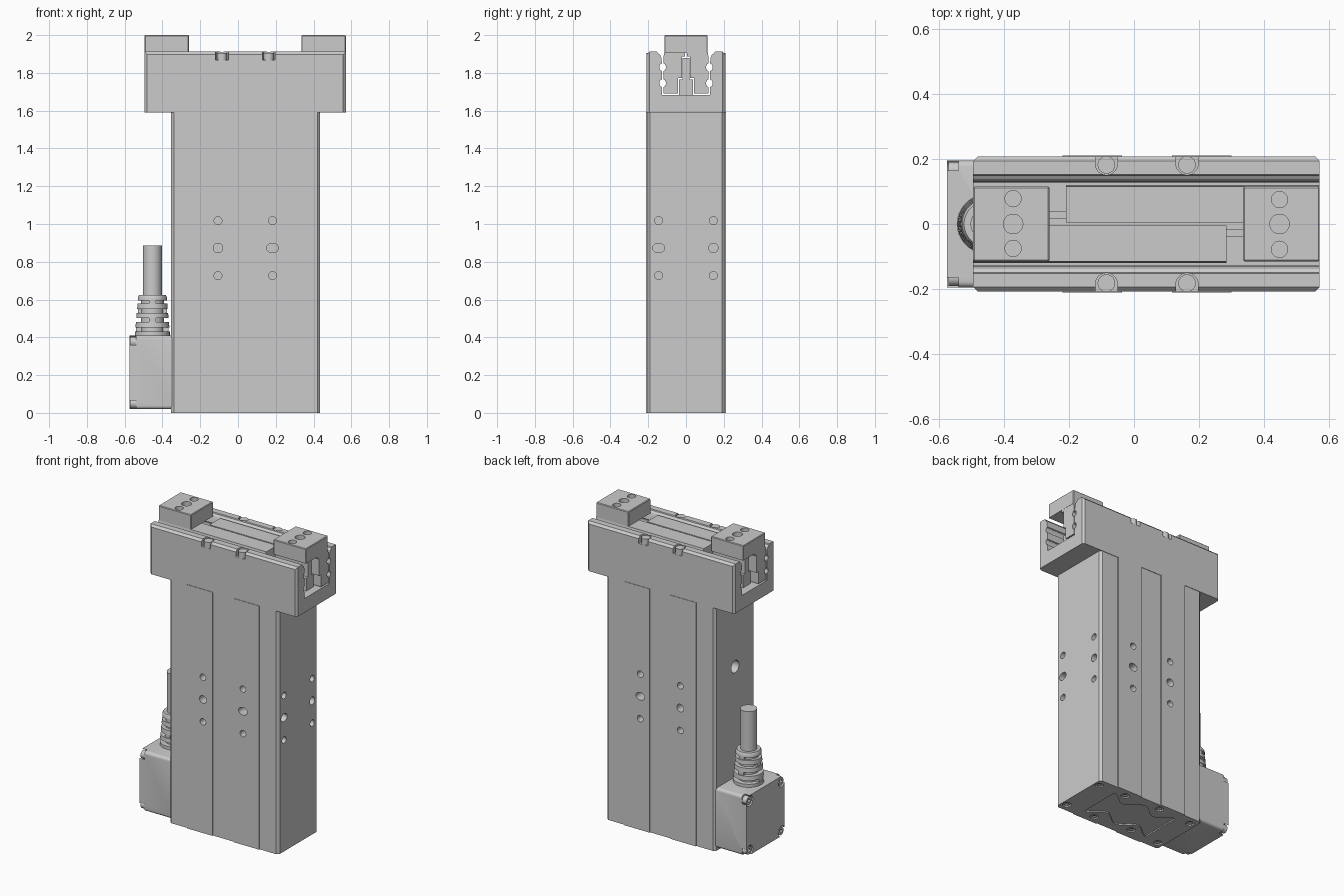
import bpy, bmesh, math
from mathutils import Matrix, Vector

if "Cube" in bpy.data.objects:
    bpy.data.objects.remove(bpy.data.objects["Cube"])

CX = 0.038   # centre of the body and head in x
ROT = {'x': Matrix.Rotation(math.pi / 2, 4, 'Y'),
       'y': Matrix.Rotation(math.pi / 2, 4, 'X'),
       'z': Matrix.Identity(4)}


def make(name, bm):
    bmesh.ops.recalc_face_normals(bm, faces=bm.faces)
    me = bpy.data.meshes.new(name)
    bm.to_mesh(me)
    bm.free()
    ob = bpy.data.objects.new(name, me)
    bpy.context.collection.objects.link(ob)
    return ob


def box(name, x, y, z, bevel=0, pick=lambda d, mid: True, seg=1):
    bm = bmesh.new()
    bmesh.ops.create_cube(bm, size=1)
    for v in bm.verts:
        v.co = Vector([(a + b) / 2 + c * (b - a) for (a, b), c in zip((x, y, z), v.co)])
    if bevel:
        es = [e for e in bm.edges
              if pick((e.verts[0].co - e.verts[1].co).normalized(), (e.verts[0].co + e.verts[1].co) / 2)]
        bmesh.ops.bevel(bm, geom=es, offset=bevel, segments=seg, profile=0.5, affect='EDGES')
    return make(name, bm)


def cyl(name, c, r, h, axis='z', stretch=(1, 1, 1), r2=None, n=28):
    bm = bmesh.new()
    bmesh.ops.create_cone(bm, cap_ends=True, segments=n, radius1=r, radius2=r if r2 is None else r2, depth=h)
    bmesh.ops.transform(bm, verts=bm.verts,
                        matrix=Matrix.Translation(c) @ Matrix.Diagonal((*stretch, 1)) @ ROT[axis])
    return make(name, bm)


def prism(name, pts, axis, a, b):
    """Extrude a polygon: axis 'x' takes (y, z) points, axis 'z' takes (x, y) points."""
    put = (lambda p, t: (t, *p)) if axis == 'x' else (lambda p, t: (*p, t))
    bm = bmesh.new()
    f = bm.faces.new([bm.verts.new(put(p, a)) for p in pts])
    new = bmesh.ops.extrude_face_region(bm, geom=[f])['geom']
    d = Vector(put((0, 0), b - a))
    bmesh.ops.translate(bm, vec=d, verts=[v for v in new if isinstance(v, bmesh.types.BMVert)])
    return make(name, bm)


def cut(ob, cutters):
    for c in cutters:
        c.hide_render = True
        m = ob.modifiers.new('cut', 'BOOLEAN')
        m.operation, m.solver, m.object = 'DIFFERENCE', 'EXACT', c
    me = bpy.data.meshes.new_from_object(ob.evaluated_get(bpy.context.evaluated_depsgraph_get()))
    ob.modifiers.clear()
    ob.data = me
    for c in cutters:
        bpy.data.objects.remove(c)
    return ob


def lathe(name, c, prof, n=36):
    bm = bmesh.new()
    vs = [bm.verts.new((r, 0, z)) for r, z in prof]
    es = [bm.edges.new(p) for p in zip(vs, vs[1:])]
    bmesh.ops.spin(bm, geom=vs + es, cent=(0, 0, 0), axis=(0, 0, 1), angle=2 * math.pi, steps=n)
    bmesh.ops.remove_doubles(bm, verts=bm.verts, dist=1e-4)
    bmesh.ops.translate(bm, vec=c, verts=bm.verts)
    return make(name, bm)


def mirror_profile(half):
    return half + [(-y, z) for y, z in reversed(half)]


# Body: extruded plan with two slightly raised pads on front and back
side = [(-.355, .19), (-.34, .205), (-.22, .205), (-.22, .211), (-.037, .211), (-.037, .205),
        (.117, .205), (.117, .211), (.30, .211), (.30, .205), (.42, .205), (.435, .19)]
body = prism('body', side + [(x, -y) for x, y in reversed(side)], 'z', 0, 1.592)
holes = [cyl('c', (-.355, 0, 1.13), .04, .16, 'x')]
for s in (-1, 1):
    for z, r in ((1.018, .021), (.873, .025), (.727, .021)):
        wide = 1.25 if r > .022 else 1
        holes.append(cyl('c', (-.106, s * .21, z), r, .12, 'y'))
        holes.append(cyl('c', (.183, s * .21, z), r, .12, 'y', (wide, 1, 1)))
        holes.append(cyl('c', (.435, s * .145, z), r, .12, 'x', (1, wide if s < 0 else 1, 1)))

# Underside: screw pockets and a shallow wavy recess between them
screws = [(.40, .15), (.40, -.15), (-.31, .15), (-.31, -.15),
          (.20, .155), (.18, -.155), (-.06, .165), (-.09, -.135)]
wave = [(.27 - .48 * i / 24, .105 + .035 * math.cos(i / 24 * 4 * math.pi)) for i in range(25)]
holes.append(prism('c', wave + [(x, -y) for x, y in reversed(wave)], 'z', -.02, .008))
for x, y in screws:
    holes.append(cyl('c', (x, y, 0), .026, .05))
cut(body, holes)
for i, (x, y) in enumerate(screws):
    cut(cyl(f'base_screw_{i}', (x, y, .0175), .021, .025), [cyl('c', (x, y, .002), .011, .02, n=6)])

# Head: chamfered block with a profiled channel for the sliders
head = box('head', (-.495, .571), (-.208, .208), (1.59, 1.912), .014,
           lambda d, m: abs(d.z) > .9 or (abs(d.x) > .9 and m.z > 1.8))


def scallops(y0, sgn, r=.014):
    pts = []
    for zc in (1.83, 1.745):
        for i in range(7):
            a = math.pi * i / 6
            pts.append((y0 + sgn * r * math.sin(a), zc + 1.4 * r * math.cos(a)))
    return pts


channel = mirror_profile([(.158, 1.93), (.15, 1.905), (.138, 1.897), (.13, 1.88)] + scallops(.127, 1)
                         + [(.127, 1.682)])
cutters = [prism('c', channel, 'x', -.6, .7)]
mounts = [(x, s) for x in (-.085, .163) for s in (-1, 1)]
for x, s in mounts:
    cutters.append(cyl('c', (x, s * .185, 1.91), .034, .085))
    cutters.append(box('c', (x - .0335, x + .0335), sorted((s * .186, s * .23)), (1.868, 1.95)))
cut(head, cutters)
for i, (x, s) in enumerate(mounts):
    cyl(f'head_screw_{i}', (x, s * .182, 1.885), .027, .042)

# Fixed stepped guide standing in the middle of the channel
prism('centre_guide', mirror_profile([(.018, 1.88), (.018, 1.765), (.038, 1.765), (.038, 1.675)]),
      'x', -.44, .52)

# Two half-width sliders with finger blocks, the second turned half round
turn = Matrix.Translation((CX, 0, 0)) @ Matrix.Rotation(math.pi, 4, 'Z') @ Matrix.Translation((-CX, 0, 0))
rail = [(-y, z) for y, z in
        [(.004, 1.905), (.115, 1.905), (.12, 1.88)] + scallops(.12, -1)
        + [(.12, 1.692), (.043, 1.692), (.043, 1.772), (.022, 1.772), (.022, 1.888), (.004, 1.888)]]
for tag in ('left', 'right'):
    slider = prism(f'{tag}_slider', rail, 'x', -.494, .285)
    block = box(f'{tag}_finger_block', (-.495, -.26), (-.115, .115), (1.904, 2.0), .004,
                lambda d, m: m.z > 1.92)
    cut(block, [cyl('c', (-.372, y, 2.0), r, .15) for y, r in ((.078, .025), (0, .03), (-.075, .025))])
    if tag == 'right':
        for o in (slider, block):
            o.data.transform(turn)

# Side connector box with notched corners and screws
ends = [(y, z) for y in (-.165, .165) for z in (.05, .375)]
case = box('connector_box', (-.575, -.35), (-.195, .195), (.02, .41), .018,
           lambda d, m: abs(d.x) > .9, 4)
cutters = []
for y, z in ends:
    cutters.append(cyl('c', (-.575, y, z), .034, .07, 'x'))
    sy, sz = math.copysign(1, y), (1 if z > .2 else -1)
    cutters.append(box('c', (-.62, -.54), sorted((y, y + sy * .06)), sorted((z, z + sz * .06))))
cut(case, cutters)
for i, (y, z) in enumerate(ends):
    cut(cyl(f'connector_screw_{i}', (-.553, y, z), .026, .036, 'x'),
        [cyl('c', (-.572, y, z), .013, .03, 'x', n=6)])

# Ribbed strain relief with small bridges, then the cable
G = Vector((-.453, 0, 0))
prof = [(0, .40), (.092, .40), (.092, .43)]
gaps = [(.43, .452), (.48, .502), (.53, .55), (.578, .596)]
radius = lambda z: .092 - (z - .43) * .09
for a, b in gaps:
    prof += [(radius(a), a), (.06, a), (.06, b), (radius(b), b)]
prof += [(.077, .612), (.07, .625), (0, .625)]
lathe('strain_relief', G, prof[:2] + prof[3:])
for i, (a, b) in enumerate(gaps):
    r = radius(b) - .004
    w, l = (.018, r) if i % 2 else (r, .018)
    box(f'relief_bridge_{i}', (G.x - w, G.x + w), (-l, l), (a - .004, b + .004))
cyl('cable', G + Vector((0, 0, .74)), .05, .29, n=36)

# Smooth round surfaces while keeping edges sharp
for o in bpy.data.objects:
    o.select_set(True)
    bpy.context.view_layer.objects.active = o
bpy.ops.object.shade_smooth_by_angle(angle=math.radians(30))
